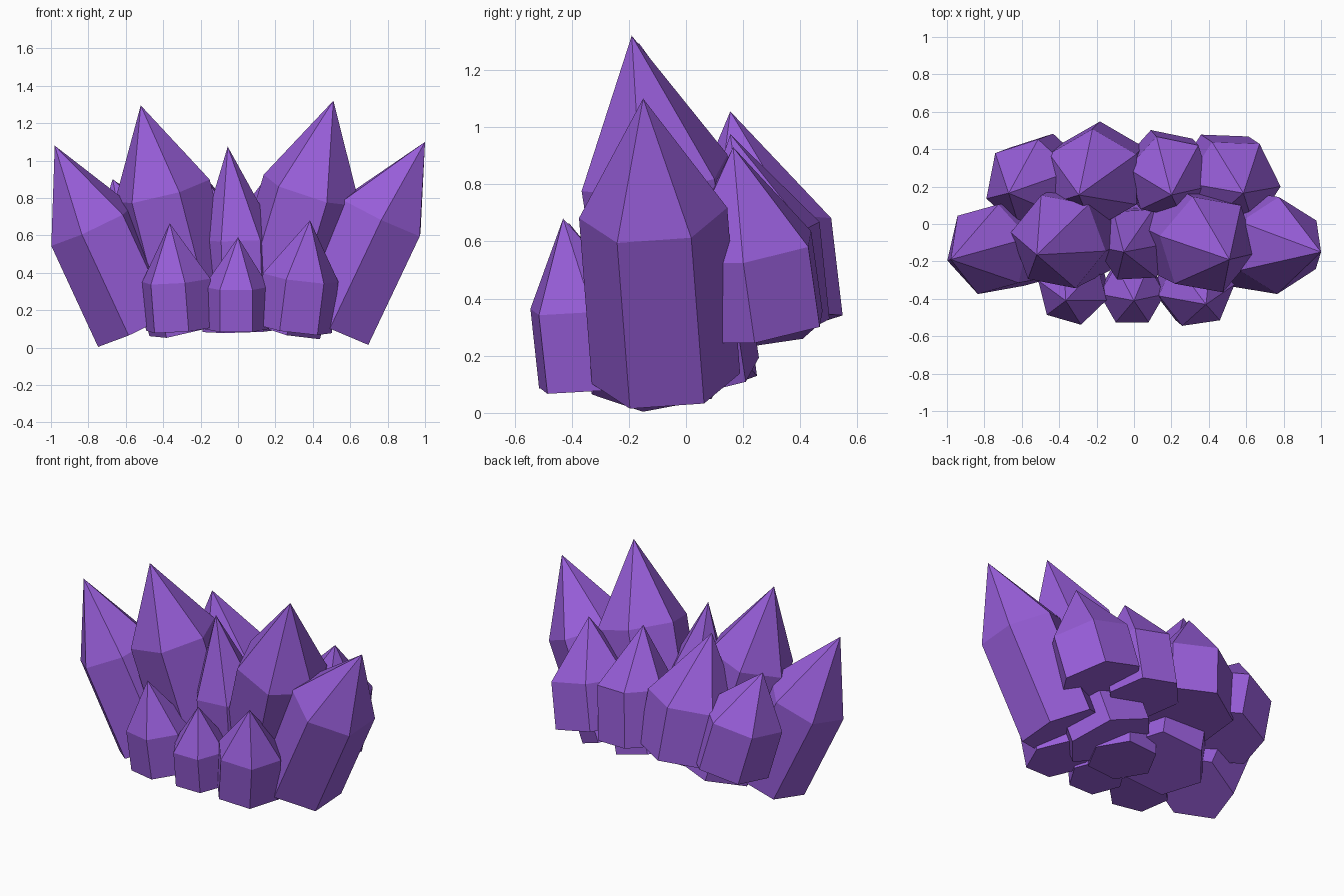
import bpy, bmesh, math
from mathutils import Vector

if "Cube" in bpy.data.objects:
    bpy.data.objects.remove(bpy.data.objects["Cube"])

mat = bpy.data.materials.new("purple_crystal")
mat.diffuse_color = (0.31, 0.11, 0.69, 1)
mat.use_nodes = True
mat.node_tree.nodes["Principled BSDF"].inputs["Base Color"].default_value = mat.diffuse_color


def crystal(name, base, shoulder, tip, radius, phase, sides=6):
    """Hexagonal prism along base->shoulder, closed by a pointed cap."""
    base, shoulder, tip = Vector(base), Vector(shoulder), Vector(tip)
    turn = Vector((0, 0, 1)).rotation_difference(shoulder - base)
    bm = bmesh.new()
    low, high = [], []
    for i in range(sides):
        a = math.radians(phase) + 2 * math.pi * i / sides
        offset = turn @ Vector((radius * math.cos(a), radius * math.sin(a), 0))
        low.append(bm.verts.new(base + offset))
        high.append(bm.verts.new(shoulder + offset))
    top = bm.verts.new(tip)
    bm.faces.new(low[::-1])
    for i in range(sides):
        j = (i + 1) % sides
        bm.faces.new((low[i], low[j], high[j], high[i]))
        bm.faces.new((high[i], high[j], top))
    mesh = bpy.data.meshes.new(name)
    bm.to_mesh(mesh)
    bm.free()
    mesh.materials.append(mat)
    bpy.context.collection.objects.link(bpy.data.objects.new(name, mesh))


# Outer crystals, leaning outwards
crystal("outer_crystal_left", (-0.53, -0.09, 0.11), (-0.78, -0.135, 0.65), (-0.98, -0.19, 1.08), 0.25, 15)
crystal("outer_crystal_right", (0.495, -0.07, 0.12), (0.77, -0.115, 0.70), (1.0, -0.15, 1.10), 0.26, 30)

# Tall main crystals
crystal("tall_crystal_left", (-0.22, 0.0, 0.12), (-0.405, -0.095, 0.84), (-0.52, -0.165, 1.295), 0.265, -10)
crystal("tall_crystal_right", (0.18, 0.0, 0.13), (0.395, -0.11, 0.84), (0.51, -0.19, 1.32), 0.275, -11)
crystal("centre_crystal", (0.02, -0.085, 0.09), (0.005, -0.11, 0.58), (-0.055, -0.15, 1.075), 0.21, 3)

# Small front crystals
crystal("front_crystal_left", (-0.31, -0.33, 0.10), (-0.33, -0.355, 0.36), (-0.365, -0.41, 0.665), 0.19, -16)
crystal("front_crystal_middle", (-0.01, -0.35, 0.10), (-0.01, -0.375, 0.325), (0.0, -0.41, 0.59), 0.175, 0)
crystal("front_crystal_right", (0.30, -0.325, 0.10), (0.335, -0.355, 0.375), (0.385, -0.43, 0.68), 0.205, 8)

# Back row, leaning forwards
crystal("back_crystal_far_left", (-0.48, 0.24, 0.29), (-0.56, 0.21, 0.60), (-0.67, 0.165, 0.90), 0.25, 18)
crystal("back_crystal_left", (-0.18, 0.28, 0.31), (-0.22, 0.24, 0.65), (-0.295, 0.155, 1.055), 0.27, 30)
crystal("back_crystal_right", (0.16, 0.285, 0.30), (0.19, 0.25, 0.64), (0.20, 0.155, 0.975), 0.23, -12)
crystal("back_crystal_far_right", (0.47, 0.25, 0.30), (0.53, 0.21, 0.58), (0.585, 0.165, 0.93), 0.26, -3)
